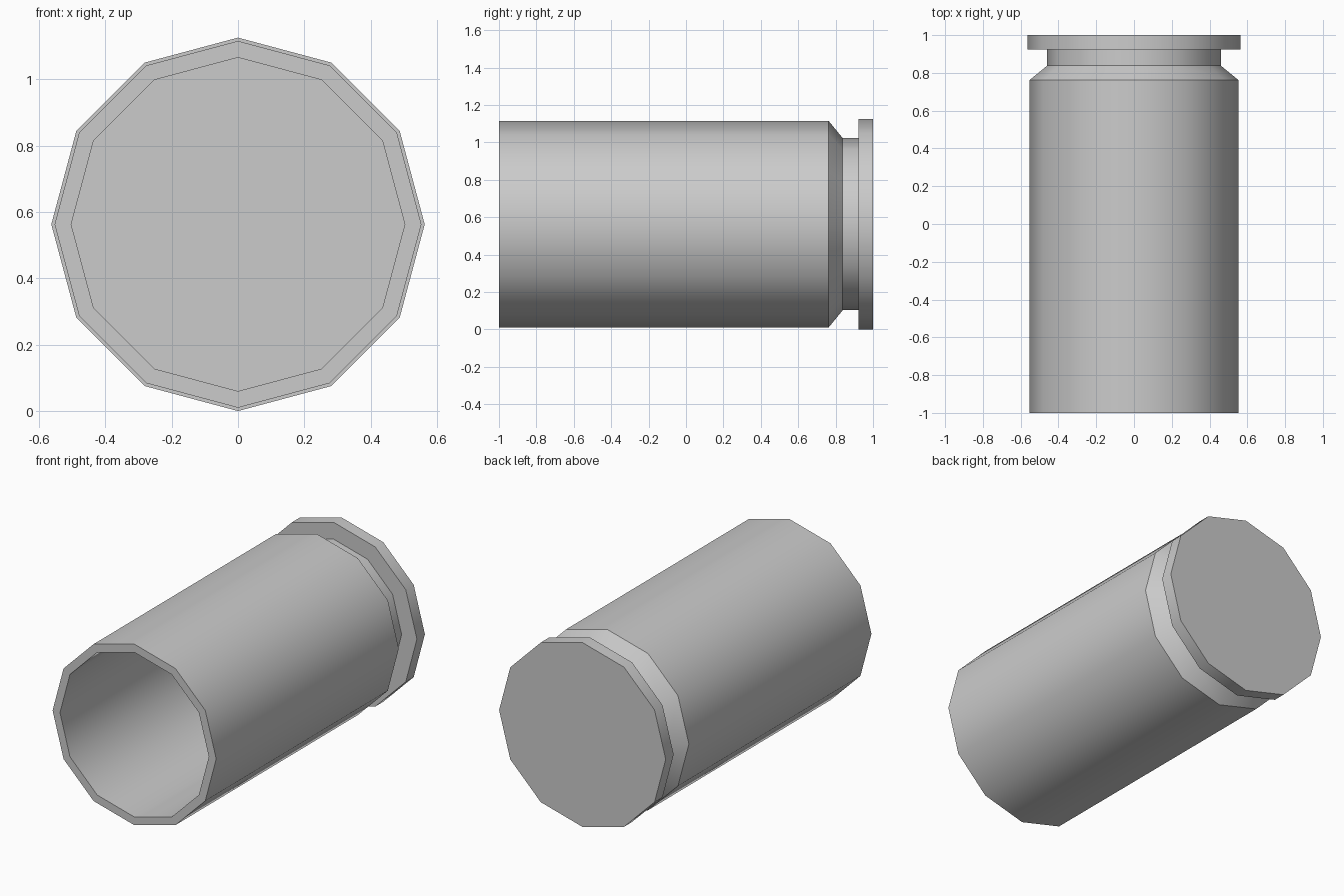
import bpy, bmesh, math

if "Cube" in bpy.data.objects:
    bpy.data.objects.remove(bpy.data.objects["Cube"])

SIDES = 12
CENTRE_Z = 0.563

# Half-section as (radius, y): cavity floor, mouth, body, shoulder, groove, rim
PROFILE = [
    (0.503, 0.76), (0.503, -1.0),
    (0.553, -1.0), (0.553, 0.762),
    (0.46, 0.838), (0.46, 0.923),
    (0.563, 0.923), (0.563, 1.0),
]


def lathe(name, profile):
    """Spin a profile about the y axis, closing both ends with flat caps."""
    bm = bmesh.new()
    rings = []
    for r, y in profile:
        rings.append([bm.verts.new((r * math.cos(math.tau * i / SIDES), y,
                                    r * math.sin(math.tau * i / SIDES)))
                      for i in range(SIDES)])
    for a, b in zip(rings, rings[1:]):
        for i in range(SIDES):
            j = (i + 1) % SIDES
            bm.faces.new((a[i], a[j], b[j], b[i]))
    bm.faces.new(rings[0])
    bm.faces.new(rings[-1])
    bmesh.ops.recalc_face_normals(bm, faces=bm.faces)
    mesh = bpy.data.meshes.new(name)
    bm.to_mesh(mesh)
    bm.free()
    obj = bpy.data.objects.new(name, mesh)
    bpy.context.collection.objects.link(obj)
    return obj


# Hollow casing with rimmed base
casing = lathe("casing", PROFILE)
casing.location.z = CENTRE_Z

# Smooth round the barrel, crisp at the steps
bpy.context.view_layer.objects.active = casing
casing.select_set(True)
bpy.ops.object.shade_smooth_by_angle(angle=math.radians(35))
